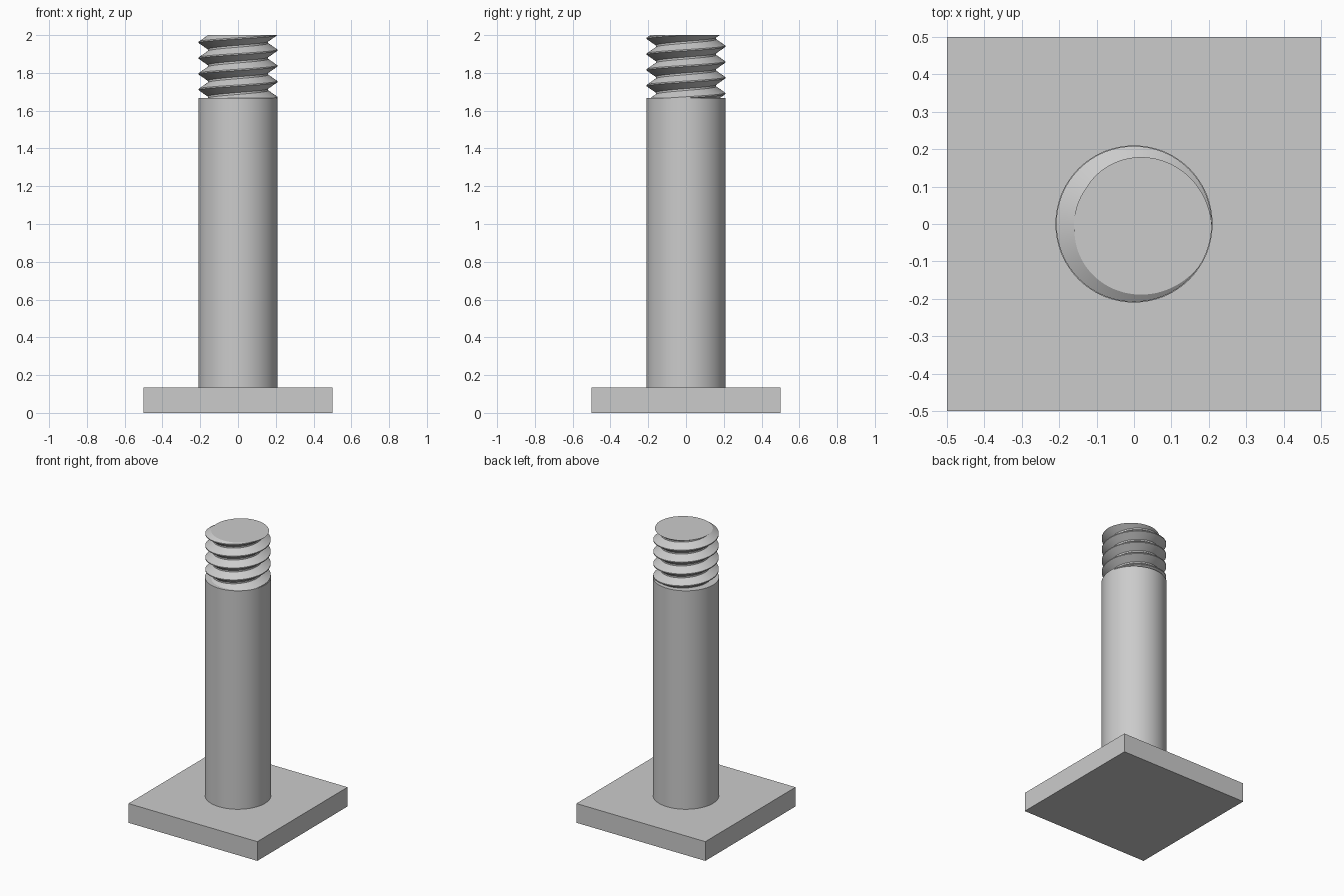
import bpy, bmesh, math

PITCH, ROOT, CREST = 0.0833, 0.16, 0.208
THREAD_BASE, TOP = 1.667, 2.0
PLATE_H, SHAFT_R = 0.135, 0.21
SEGMENTS = 96

cube = bpy.data.objects.get("Cube")
if cube:
    bpy.data.objects.remove(cube, do_unlink=True)

steel = bpy.data.materials.new("grey steel")
steel.use_nodes = True
GREY = (0.6, 0.6, 0.6, 1)
steel.diffuse_color = GREY
steel.node_tree.nodes["Principled BSDF"].inputs["Base Color"].default_value = GREY


def finish(obj, name, smooth=False):
    obj.name = name
    obj.data.materials.append(steel)
    bpy.ops.object.select_all(action="DESELECT")
    obj.select_set(True)
    bpy.context.view_layer.objects.active = obj
    if smooth:
        bpy.ops.object.shade_smooth_by_angle(angle=math.radians(30))


# Square base plate
bpy.ops.mesh.primitive_cube_add(size=1, location=(0, 0, PLATE_H / 2))
plate = bpy.context.object
plate.scale.z = PLATE_H
bpy.ops.object.transform_apply(location=False, rotation=False, scale=True)
finish(plate, "base_plate")

# Plain round shaft
bpy.ops.mesh.primitive_cylinder_add(
    vertices=SEGMENTS, radius=SHAFT_R, depth=THREAD_BASE - PLATE_H,
    location=(0, 0, (THREAD_BASE + PLATE_H) / 2))
finish(bpy.context.object, "shaft", True)

# Right-handed screw thread: columns of profile points that climb one pitch per turn
profile = [(-0.04, CREST), (0.04, CREST), (0.44, ROOT), (0.56, ROOT)]
START = math.radians(-15)
bm = bmesh.new()
columns = []
for i in range(SEGMENTS + 1):
    turn = i / SEGMENTS
    angle = START + turn * math.tau
    columns.append([
        bm.verts.new((r * math.cos(angle), r * math.sin(angle),
                      TOP + PITCH * (turn + n + f)))
        for n in range(-7, 3) for f, r in profile])
for a, b in zip(columns, columns[1:]):
    for k in range(len(a) - 1):
        bm.faces.new((a[k], b[k], b[k + 1], a[k + 1]))
bmesh.ops.remove_doubles(bm, verts=bm.verts, dist=1e-5)

# Cut the thread flat at both ends and cap it
for z, up in ((TOP, 1), (THREAD_BASE - 0.02, -1)):
    cut = bmesh.ops.bisect_plane(
        bm, geom=bm.verts[:] + bm.edges[:] + bm.faces[:], dist=1e-6,
        plane_co=(0, 0, z), plane_no=(0, 0, up), clear_outer=True)
    rim = [e for e in cut["geom_cut"] if isinstance(e, bmesh.types.BMEdge)]
    bmesh.ops.holes_fill(bm, edges=rim, sides=0)
bmesh.ops.recalc_face_normals(bm, faces=bm.faces)
mesh = bpy.data.meshes.new("screw_thread")
bm.to_mesh(mesh)
bm.free()
thread = bpy.data.objects.new("screw_thread", mesh)
bpy.context.collection.objects.link(thread)
finish(thread, "screw_thread", True)
